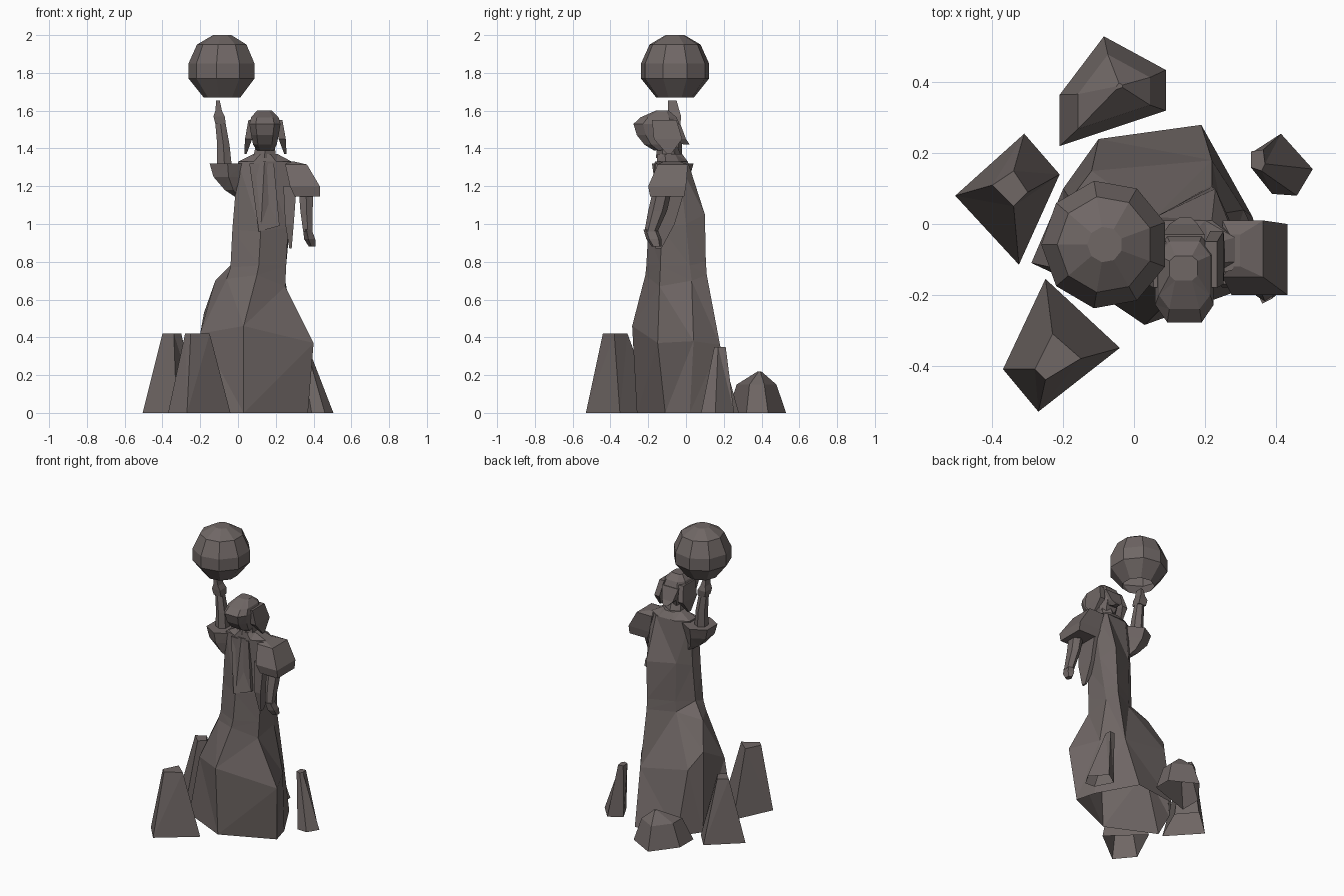
import bpy, bmesh, math

stone = bpy.data.materials.new("stone")
stone.diffuse_color = (0.16, 0.135, 0.13, 1)


def loft(name, rings, first=True, last=True):
    """Flat-shaded skin through rings of equal point count, with optional end caps."""
    bm = bmesh.new()
    loops = [[bm.verts.new(p) for p in r] for r in rings]
    n = len(rings[0])
    for a, b in zip(loops, loops[1:]):
        for i in range(n):
            j = (i + 1) % n
            bm.faces.new((a[i], a[j], b[j], b[i]))
    if first:
        bm.faces.new(loops[0][::-1])
    if last:
        bm.faces.new(loops[-1])
    bmesh.ops.triangulate(bm, faces=[f for f in bm.faces if len(f.verts) == 4])
    bmesh.ops.recalc_face_normals(bm, faces=bm.faces)
    me = bpy.data.meshes.new(name)
    bm.to_mesh(me)
    bm.free()
    me.materials.append(stone)
    ob = bpy.data.objects.new(name, me)
    bpy.context.collection.objects.link(ob)
    return ob


def ring(x0, x1, y0, y1, z, n=8, power=1.0):
    """Level n-gon filling the given extents; power below 1 makes it boxier."""
    def bulge(v):
        return math.copysign(abs(v) ** power, v)
    pts = [(bulge(math.cos(t)), bulge(math.sin(t))) for t in
           (2 * math.pi * (i + 0.5) / n for i in range(n))]
    mx = max(abs(p[0]) for p in pts)
    my = max(abs(p[1]) for p in pts)
    return [((x0 + x1) / 2 + p[0] / mx * (x1 - x0) / 2,
             (y0 + y1) / 2 + p[1] / my * (y1 - y0) / 2, z) for p in pts]


def stack(name, sections, n, power=1.0, first=True, last=True):
    return loft(name, [ring(*s, n, power) for s in sections], first, last)


def level(points, z):
    return [(x, y, z) for x, y in points]


def shrink(points, cx, cy, k, z):
    return [(cx + (x - cx) * k, cy + (y - cy) * k, z) for x, y in points]


# Orb above the raised hand, open below
orb = [(0.05, 2.0), (0.135, 1.95), (0.18, 1.85), (0.18, 1.77), (0.10, 1.67)]
stack("orb", [(-0.082 - r, -0.082 + r, -0.058 - r, -0.058 + r, z) for r, z in orb], 9, last=False)

# Robe: irregular flared skirt open below, hip bulge at the back left, narrow torso
loft("robe", [
    [(0.37, -0.11, 0), (0.335, 0.02, 0), (0.19, 0.28, 0), (-0.10, 0.24, 0),
     (-0.20, 0.10, 0), (-0.29, -0.11, 0), (0.03, -0.26, 0)],
    [(0.40, -0.15, 0.37), (0.31, 0.04, 0.38), (0.22, 0.18, 0.36), (-0.12, 0.15, 0.42),
     (-0.18, 0.07, 0.53), (-0.20, -0.13, 0.42), (0.03, -0.285, 0.46)],
    [(0.25, -0.14, 0.67), (0.25, 0.03, 0.70), (0.22, 0.11, 0.73), (0.06, 0.02, 0.72),
     (-0.12, -0.01, 0.70), (-0.06, -0.13, 0.71), (0.10, -0.215, 0.73)],
    [(0.255, -0.135, 0.78), (0.255, 0.02, 0.78), (0.22, 0.105, 0.80), (0.065, 0.02, 0.79),
     (-0.03, -0.06, 0.79), (-0.04, -0.13, 0.77), (0.11, -0.21, 0.78)],
    [(0.265, -0.13, 0.98), (0.275, 0.0, 1.0), (0.23, 0.10, 1.05), (0.06, 0.02, 1.05),
     (-0.015, -0.05, 1.03), (-0.03, -0.12, 0.97), (0.12, -0.20, 0.96)],
    [(0.28, -0.13, 1.33), (0.285, -0.04, 1.33), (0.22, 0.01, 1.33), (0.07, 0.0, 1.33),
     (0.0, -0.05, 1.33), (0.0, -0.13, 1.33), (0.14, -0.165, 1.33)],
], first=False)

# Shoulders and neck
stack("shoulders", [(0.0, 0.285, -0.155, 0.01, 1.33), (0.08, 0.21, -0.15, -0.02, 1.37)], 8)
stack("neck", [(0.08, 0.20, -0.16, -0.02, 1.35), (0.095, 0.195, -0.15, -0.05, 1.42)], 6)

# Front panel hanging from the chest
loft("front_panel", [
    [(0.06, -0.16, 1.32), (0.19, -0.16, 1.32), (0.19, -0.12, 1.32), (0.06, -0.12, 1.32)],
    [(0.11, -0.205, 0.96), (0.22, -0.175, 0.99), (0.22, -0.12, 0.99), (0.11, -0.12, 0.96)]])

# Head with boxy hair cap
stack("head", [(0.10, 0.19, -0.17, -0.06, 1.39), (0.08, 0.205, -0.22, -0.05, 1.42),
               (0.07, 0.215, -0.26, -0.03, 1.47), (0.06, 0.225, -0.278, -0.035, 1.53),
               (0.07, 0.215, -0.24, -0.05, 1.565), (0.10, 0.18, -0.16, -0.09, 1.60)], 8, 0.6)

# Side locks mirrored about the head, plus a back lock
for side, name in ((-1, "left_lock"), (1, "right_lock")):
    secs = [(0.055, 0.09, -0.18, -0.05, 1.55), (0.07, 0.108, -0.17, -0.02, 1.45),
            (0.10, 0.112, -0.10, -0.08, 1.37)]
    stack(name, [(0.145 + side * a, 0.145 + side * b, c, d, z) for a, b, c, d, z in secs], 4)
stack("back_lock", [(0.08, 0.20, -0.12, -0.03, 1.53), (0.10, 0.18, -0.08, 0.0, 1.45),
                    (0.13, 0.16, -0.01, 0.02, 1.42)], 4)

# Raised arm: bell sleeve, forearm and pointing hand
stack("raised_sleeve", [(-0.15, 0.04, -0.18, 0.04, 1.32), (-0.13, 0.03, -0.17, 0.02, 1.25),
                        (-0.07, 0.02, -0.14, -0.01, 1.18), (-0.01, 0.02, -0.11, -0.03, 1.14)], 6)
stack("raised_forearm", [(-0.11, -0.03, -0.11, -0.02, 1.28), (-0.11, -0.045, -0.10, -0.02, 1.42),
                         (-0.12, -0.065, -0.09, -0.03, 1.53)], 6)
stack("raised_hand", [(-0.12, -0.065, -0.09, -0.03, 1.53), (-0.13, -0.07, -0.095, -0.025, 1.57),
                      (-0.12, -0.085, -0.095, -0.035, 1.60), (-0.115, -0.097, -0.095, -0.05, 1.655)], 4)

# Lowered arm: cape sleeve, arm and hand
stack("lowered_sleeve", [(0.27, 0.30, -0.12, -0.03, 1.33), (0.25, 0.365, -0.15, 0.01, 1.315),
                         (0.275, 0.433, -0.20, 0.0, 1.20), (0.30, 0.433, -0.19, -0.01, 1.145)], 4)
stack("lowered_arm", [(0.32, 0.40, -0.17, -0.07, 1.20), (0.33, 0.395, -0.20, -0.10, 1.07),
                      (0.345, 0.395, -0.22, -0.15, 0.96)], 6)
stack("lowered_hand", [(0.345, 0.395, -0.225, -0.15, 0.97), (0.35, 0.415, -0.21, -0.13, 0.92),
                       (0.375, 0.415, -0.18, -0.13, 0.88)], 5)

# Cloth strip between the lowered arm and the body
stack("hanging_cloth", [(0.24, 0.31, -0.17, 0.0, 1.20), (0.25, 0.295, -0.18, -0.06, 1.0),
                        (0.272, 0.284, -0.16, -0.13, 0.87)], 4)

# Rocks round the base, open below
loft("front_rock", [
    level([(-0.25, -0.155), (-0.37, -0.41), (-0.27, -0.53), (-0.04, -0.35)], 0),
    level([(-0.23, -0.31), (-0.28, -0.41), (-0.25, -0.44), (-0.15, -0.38)], 0.42)], first=False)
loft("left_rock", [
    level([(-0.31, 0.255), (-0.505, 0.08), (-0.325, -0.115), (-0.21, 0.14)], 0),
    level([(-0.34, 0.15), (-0.40, 0.11), (-0.34, 0.05), (-0.30, 0.09)], 0.42)], first=False)
loft("right_rock", [
    level([(0.415, 0.255), (0.33, 0.20), (0.39, 0.085), (0.46, 0.08), (0.505, 0.155)], 0),
    level([(0.365, 0.21), (0.33, 0.205), (0.33, 0.16), (0.36, 0.15), (0.37, 0.17)], 0.35)], first=False)
mound = [(-0.21, 0.22), (0.09, 0.32), (0.09, 0.435), (-0.085, 0.53), (-0.21, 0.365)]
loft("back_rock", [level(mound, 0), shrink(mound, -0.05, 0.37, 0.68, 0.15),
                   shrink(mound, -0.04, 0.39, 0.06, 0.22)], first=False)
